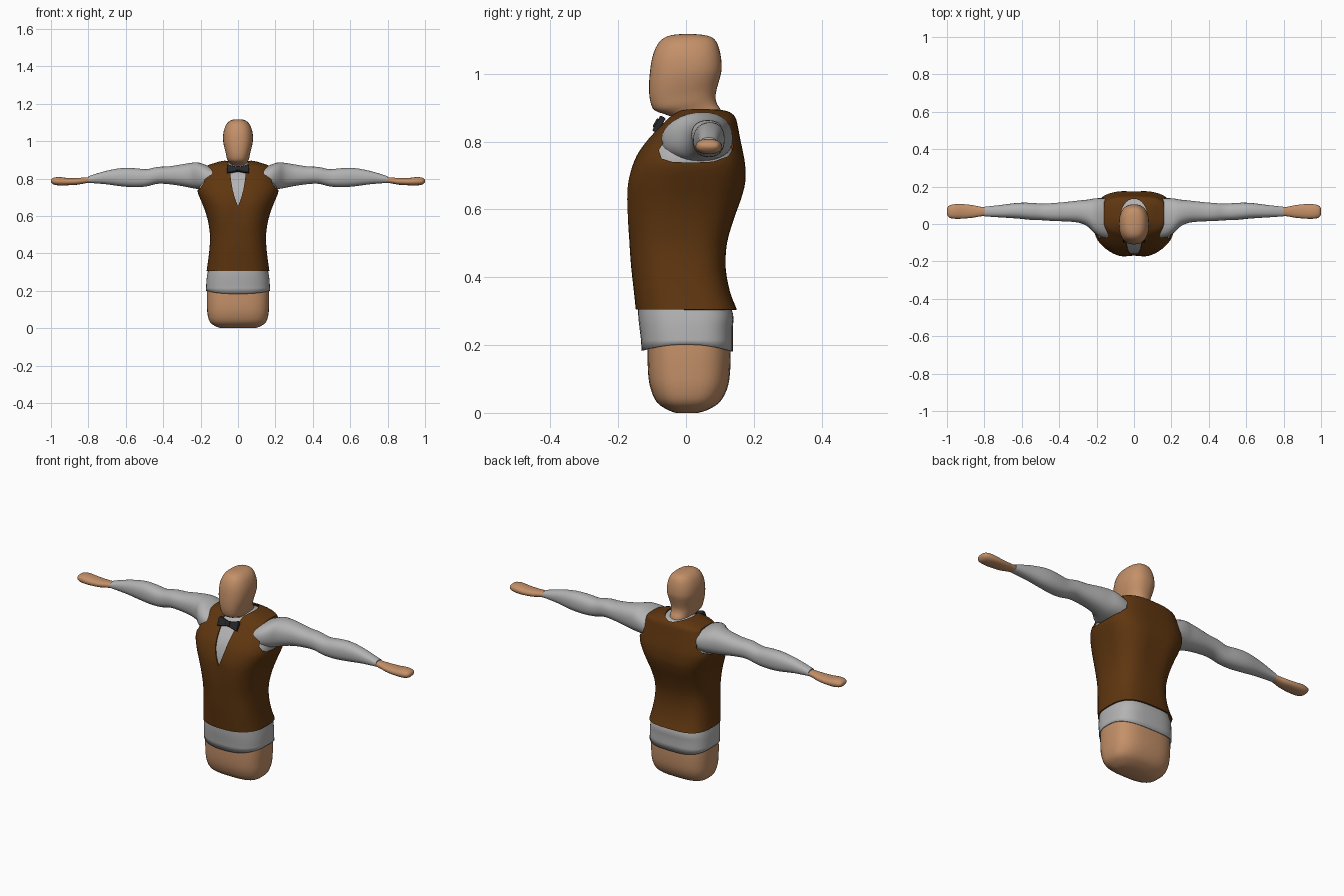
import bpy, bmesh, math
from mathutils import Vector

if "Cube" in bpy.data.objects:
    bpy.data.objects.remove(bpy.data.objects["Cube"])


def material(name, rgb):
    m = bpy.data.materials.new(name)
    m.diffuse_color = (*rgb, 1)
    m.use_nodes = True
    m.node_tree.nodes["Principled BSDF"].inputs["Base Color"].default_value = m.diffuse_color
    return m


SKIN = material("skin_tan", (0.55, 0.28, 0.14))
BROWN = material("waistcoat_brown", (0.115, 0.037, 0.005))
GREY = material("shirt_grey", (0.45, 0.45, 0.45))
BLACK = material("bow_black", (0.02, 0.02, 0.022))


def finish(name, bm, mat):
    me = bpy.data.meshes.new(name)
    bm.to_mesh(me)
    bm.free()
    me.materials.append(mat)
    ob = bpy.data.objects.new(name, me)
    bpy.context.collection.objects.link(ob)
    return ob


def smooth(ob, deg=40):
    bpy.ops.object.select_all(action='DESELECT')
    ob.select_set(True)
    bpy.context.view_layer.objects.active = ob
    bpy.ops.object.shade_smooth_by_angle(angle=math.radians(deg))


def resample(rows, k):
    """Catmull-Rom interpolation between the rings."""
    out = []
    for i in range(len(rows) - 1):
        p = [rows[max(i - 1, 0)], rows[i], rows[i + 1], rows[min(i + 2, len(rows) - 1)]]
        for s in range(k):
            t = s / k
            out.append([0.5 * (2 * b + (c - a) * t + (2 * a - 5 * b + 4 * c - d) * t * t
                               + (3 * b - a - 3 * c + d) * t ** 3) for a, b, c, d in zip(*p)])
    return out + [list(rows[-1])]


def loft(name, rows, mat, axis='z', n=(2.3, 2.3), k=3, seg=40, bottom=True, top=True, warp=None):
    """Rings (a, u0, u1, v0, v1) along an axis; n = squareness on low-v and high-v side."""
    bm = bmesh.new()
    rings = []
    for a, u0, u1, v0, v1 in resample(rows, k):
        ring = []
        for j in range(seg):
            t = 2 * math.pi * j / seg
            c, s = math.cos(t), math.sin(t)
            e = 2 / (n[1] if s > 0 else n[0])
            u = (u0 + u1) / 2 + (u1 - u0) / 2 * math.copysign(abs(c) ** e, c)
            v = (v0 + v1) / 2 + (v1 - v0) / 2 * math.copysign(abs(s) ** e, s)
            co = Vector((u, v, a) if axis == 'z' else (a, u, v))
            ring.append(bm.verts.new(warp(co) if warp else co))
        rings.append(ring)
    for r0, r1 in zip(rings, rings[1:]):
        for j in range(seg):
            i = (j + 1) % seg
            bm.faces.new((r0[j], r0[i], r1[i], r1[j]))
    if bottom:
        bm.faces.new(rings[0][::-1])
    if top:
        bm.faces.new(rings[-1])
    return finish(name, bm, mat)


def prism(name, pts, mat, axis, lo, hi):
    """Extrude a 2D outline along an axis."""
    bm = bmesh.new()
    put = {'x': lambda p, h: (h, *p), 'y': lambda p, h: (p[0], h, p[1]), 'z': lambda p, h: (*p, h)}[axis]
    f = bm.faces.new([bm.verts.new(put(p, lo)) for p in pts])
    new = bmesh.ops.extrude_face_region(bm, geom=[f])['geom']
    d = Vector(put((0, 0), hi - lo))
    bmesh.ops.translate(bm, vec=d, verts=[g for g in new if isinstance(g, bmesh.types.BMVert)])
    bmesh.ops.recalc_face_normals(bm, faces=bm.faces)
    return finish(name, bm, mat)


def mirror(ob):
    ob.modifiers.new("mirror", 'MIRROR').use_mirror_merge = False


def solidify(ob, t):
    m = ob.modifiers.new("thickness", 'SOLIDIFY')
    m.thickness, m.offset = t, -1


def sym(rows):
    return [(z, -w, w, f, b) for z, f, b, w in rows]


# garment profile: z, front y, back y, half width
torso = [(.305, -.148, .150, .168), (.36, -.154, .129, .160), (.43, -.162, .117, .152),
         (.50, -.169, .122, .150), (.57, -.177, .143, .160), (.63, -.180, .165, .177),
         (.68, -.176, .177, .197), (.73, -.161, .176, .216), (.77, -.141, .169, .214),
         (.81, -.110, .160, .200), (.845, -.077, .153, .183), (.868, -.055, .147, .168),
         (.883, -.035, .135, .125), (.893, -.020, .110, .090), (.898, 0, .05, .05)]


def chest(co):
    # shallow groove down the middle of chest and back
    g = 0.012 * math.exp(-(co.x / .045) ** 2) * math.exp(-((co.z - .64) / .11) ** 2)
    co.y += g if co.y < 0 else -g * .5
    return co


def shirt_warp(co):
    # hem dips at front and back
    if co.z < .21:
        co.z -= .02 * (co.y / .135) ** 2
    return chest(co)


# waistcoat: shell with armholes, V front and neck opening cut out
vest = loft("waistcoat", sym(torso), BROWN, n=(2.5, 3.1), bottom=False, warp=chest, seg=48)
solidify(vest, .006)
arm_cut = prism("armhole_cutter", [(-.08, .775), (-.072, .75), (-.04, .74), (.02, .738), (.08, .741),
                (.125, .757), (.145, .79), (.141, .83), (.115, .865), (.085, .885), (.06, .895),
                (.03, .886), (0, .865), (-.035, .833), (-.065, .8)], BROWN, 'x', .16, .32)
mirror(arm_cut)
half = [(.009, .674), (.018, .70), (.029, .74), (.037, .79), (.043, .84), (.06, .93)]
v_cut = prism("v_front_cutter", [(0, .652)] + half + [(-x, z) for x, z in half[::-1]],
              BROWN, 'y', -.3, .01)
neck_cut = prism("neck_cutter", [(.072 * math.cos(i * math.pi / 16), .037 + .098 * math.sin(i * math.pi / 16))
                 for i in range(32)], BROWN, 'z', .845, 1.0)
cutters = [arm_cut, v_cut, neck_cut]
for c in cutters:
    c.hide_render = True
    b = vest.modifiers.new("cut", 'BOOLEAN')
    b.operation, b.solver, b.object = 'DIFFERENCE', 'EXACT', c
bpy.context.view_layer.update()
cut_mesh = bpy.data.meshes.new_from_object(vest.evaluated_get(bpy.context.evaluated_depsgraph_get()))
vest.modifiers.clear()
vest.data = cut_mesh
for c in cutters:
    bpy.data.objects.remove(c)
smooth(vest)

# shirt body just inside the waistcoat, hanging below it
inner = [(.202, -.131, .138, .171), (.25, -.137, .138, .169), (.29, -.141, .139, .164)]
inner += [(z - (.008 if z > .85 else 0), f + .011, b - .011, w - .01) for z, f, b, w in torso[1:]]
shirt = loft("shirt_body", sym(inner), GREY, n=(2.5, 3.1), bottom=False, warp=shirt_warp, seg=48)
solidify(shirt, .004)
smooth(shirt)

# sleeves: x, y range, z range
sleeve = loft("sleeve", [(.14, -.075, .135, .742, .86), (.18, -.068, .138, .741, .876),
              (.215, -.045, .136, .744, .886), (.25, -.012, .130, .750, .884),
              (.30, .008, .125, .760, .876), (.37, .014, .117, .770, .865),
              (.43, .016, .112, .772, .862), (.49, .020, .109, .758, .850),
              (.55, .022, .113, .754, .855), (.62, .029, .113, .758, .856),
              (.71, .035, .102, .770, .840), (.80, .041, .092, .777, .812)],
              GREY, 'x', bottom=False, seg=32)
mirror(sleeve)
smooth(sleeve)

# hands
hand = loft("hand", [(.78, .045, .088, .780, .808), (.82, .041, .092, .774, .806),
            (.86, .034, .100, .767, .803), (.91, .029, .106, .764, .803),
            (.955, .028, .106, .763, .808), (.985, .033, .1, .768, .805),
            (.997, .045, .09, .778, .797), (1.0, .058, .075, .784, .79)], SKIN, 'x', seg=24)
mirror(hand)
smooth(hand)

# lower body
hips = loft("hips", sym([(0, -.03, .035, .09), (.008, -.052, .062, .115), (.03, -.085, .098, .148),
            (.07, -.104, .121, .162), (.12, -.112, .13, .166), (.2, -.113, .131, .166),
            (.3, -.11, .12, .155)]), SKIN, n=(2.9, 2.9))
smooth(hips)


# head and neck, jaw line tilted towards the nape
def jaw(co):
    co.z += .22 * co.y * min(1, max(0, (1.02 - co.z) / .1))
    return co


head = loft("head", sym([(.80, -.02, .115, .047), (.865, -.025, .104, .047), (.89, -.055, .092, .052),
            (.912, -.092, .087, .060), (.94, -.106, .091, .066), (.975, -.109, .099, .075),
            (1.01, -.106, .105, .080), (1.05, -.099, .103, .077), (1.085, -.085, .094, .065),
            (1.105, -.066, .08, .048), (1.114, -.042, .055, .03), (1.117, -.015, .025, .012)]),
            SKIN, n=(2.4, 2.4), warp=jaw)
smooth(head)

# bow tie
wing = [(0, .011), (.03, .018), (.056, .027), (.06, .012), (.058, -.008), (.06, -.025), (.03, -.019), (0, -.012)]
bow = prism("bow_wing", wing, BLACK, 'y', -.009, .009)
mirror(bow)
knot = prism("bow_knot", [(-.012, -.014), (.012, -.014), (.012, .014), (-.012, .014)], BLACK, 'y', -.014, .01)
for ob in (bow, knot):
    ob.location = (0, -.08, .85)
    ob.rotation_euler.x = -.5
    bv = ob.modifiers.new("soft", 'BEVEL')
    bv.width, bv.segments = .003, 2
    smooth(ob)
